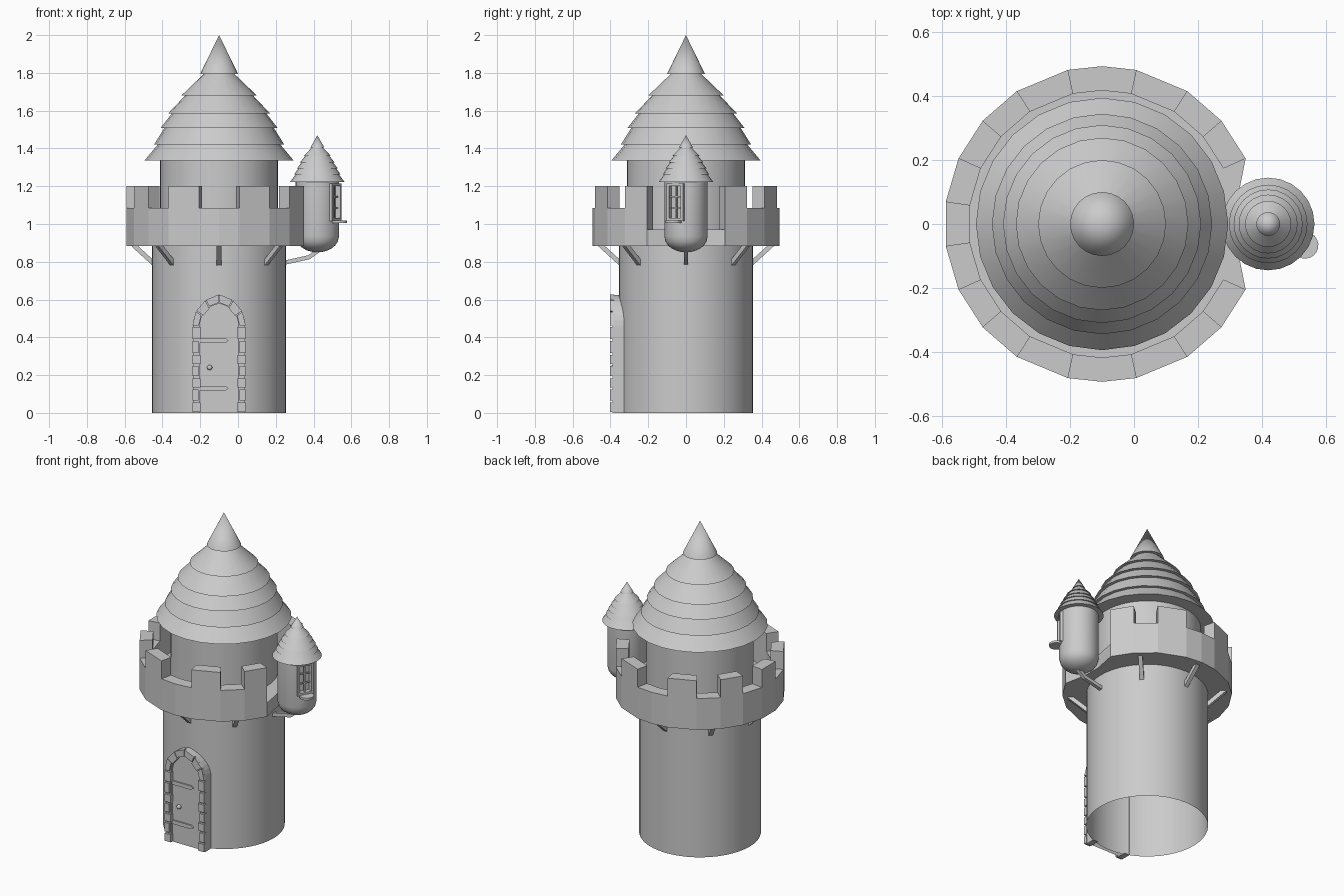
import bpy, bmesh
from math import sin, cos, pi, radians, sqrt, atan2
from mathutils import Vector, Matrix

if "Cube" in bpy.data.objects:
    bpy.data.objects.remove(bpy.data.objects["Cube"])

TX = -0.1                 # main tower axis
UX = 0.42                 # side turret axis
WIN = radians(-30)        # direction the turret window faces


def finish(name, bm, smooth=False):
    bmesh.ops.remove_doubles(bm, verts=bm.verts, dist=1e-5)
    bmesh.ops.recalc_face_normals(bm, faces=bm.faces)
    me = bpy.data.meshes.new(name)
    bm.to_mesh(me)
    bm.free()
    if smooth:
        me.shade_smooth()
        me.set_sharp_from_angle(angle=radians(35))
    ob = bpy.data.objects.new(name, me)
    bpy.context.collection.objects.link(ob)
    return ob


def face(bm, *pts):
    return bm.faces.new([bm.verts.new(p) for p in pts])


def lathe(name, profile, cx, segs):
    """Revolve (radius, z) points about a vertical axis."""
    bm = bmesh.new()
    ang = [pi / 2 + 2 * pi * i / segs for i in range(segs + 1)]
    for (r0, z0), (r1, z1) in zip(profile, profile[1:]):
        for a, b in zip(ang, ang[1:]):
            p = [(cx + r0 * cos(a), r0 * sin(a), z0)]
            if r0 > 0:
                p.append((cx + r0 * cos(b), r0 * sin(b), z0))
            if r1 > 0:
                p.append((cx + r1 * cos(b), r1 * sin(b), z1))
            if r0 == 0 or r1 > 0:
                p.append((cx + r1 * cos(a), r1 * sin(a), z1))
            else:
                p.append((cx, 0, z1))
            face(bm, *p)
    return finish(name, bm, True)


def box(name, size, matrix):
    bm = bmesh.new()
    bmesh.ops.create_cube(bm, size=1, matrix=matrix @ Matrix.Diagonal((*size, 1)))
    return finish(name, bm)


def beam(name, p0, p1, w):
    p0, p1 = Vector(p0), Vector(p1)
    d = p1 - p0
    rot = d.to_track_quat('Z', 'Y').to_matrix().to_4x4()
    return box(name, (w, w, d.length), Matrix.Translation((p0 + p1) / 2) @ rot)


def shingled(rows, tip, wall, lip):
    """Stepped roof profile: each row tucks under the next one."""
    prof = [(wall, rows[0][1])]
    for (r, z), nxt in zip(rows, rows[1:]):
        prof += [(r, z), (nxt[0] - lip, nxt[1])]
    return prof + [rows[-1], (0, tip)]


# Main tower, upper drum and stepped roof
lathe("tower_wall", [(.355, 0), (.355, .884)], TX, 48)
lathe("upper_drum", [(.312, .95), (.312, 1.34)], TX, 48)
lathe("main_roof", shingled([(.395, 1.336), (.345, 1.42), (.31, 1.508), (.27, 1.585),
                             (.2, 1.68), (.1, 1.795)], 2.0, .31, .02), TX, 24)

# Parapet ring with merlons, opened beside the turret
half = [8.18, 24.54, 40.91, 57.27, 77.5, 90, 102.5, 122.73, 139.09, 155.46, 171.82]
angs = [radians(a) for a in half] + [radians(360 - a) for a in reversed(half)]
F, G, M = .97, 1.085, 1.2
hs = [F, M, G, M, G, G, M, G, M, G]
hs = hs + [M] + hs[::-1] + [F]
ro = [.425 if i in (0, 21) else .494 for i in range(22)]
bm = bmesh.new()


def P(r, i, z):
    return (TX + r * cos(angs[i]), r * sin(angs[i]), z)


for i in range(22):
    j, h, ri = (i + 1) % 22, hs[i], .418
    face(bm, P(ro[i], i, .884), P(ro[j], j, .884), P(ro[j], j, h), P(ro[i], i, h))
    face(bm, P(ro[i], i, h), P(ro[j], j, h), P(ri, j, h), P(ri, i, h))
    face(bm, P(ri, i, F), P(ri, j, F), P(.305, j, F), P(.305, i, F))
    face(bm, P(.35, i, .884), P(.35, j, .884), P(ro[j], j, .884), P(ro[i], i, .884))
    if h > F:
        face(bm, P(ri, i, F), P(ri, j, F), P(ri, j, h), P(ri, i, h))
    if hs[j] != h:
        face(bm, P(ro[j], j, h), P(ri, j, h), P(ri, j, hs[j]), P(ro[j], j, hs[j]))
finish("parapet", bm)

# Support struts
for k in range(1, 8):
    c, s = cos(k * pi / 4), sin(k * pi / 4)
    beam("parapet_strut", (TX + .345 * c, .345 * s, .79), (TX + .455 * c, .455 * s, .89), .025)
beam("turret_strut", (.245, 0, .795), (.38, 0, .825), .022)
beam("turret_strut_end", (.375, 0, .823), (.425, 0, .86), .022)

# Side turret with rounded base
base = [(.115 * sqrt(max(0, 1 - (1 - t) ** 2)) if t < 1 else .115, .85 + .085 * t)
        for t in (0, .04, .12, .25, .42, .65, 1)]
turret = lathe("turret_body", base + [(.115, 1.23), (0, 1.23)], UX, 32)
lathe("turret_roof", shingled([(.145, 1.222), (.123, 1.262), (.108, 1.295), (.092, 1.325),
                               (.072, 1.36), (.037, 1.405)], 1.47, .11, .008), UX, 24)

# Turret window: recess, frame, bars and round sill
loc = Matrix.Translation((UX, 0, 0)) @ Matrix.Rotation(WIN, 4, 'Z')


def win(name, size, pos):
    return box(name, size, loc @ Matrix.Translation(pos))


cut = win("window_cutter", (.06, .085, .185), (.115, 0, 1.115))
cut.hide_render = True
cut.hide_viewport = True
mod = turret.modifiers.new("recess", 'BOOLEAN')
mod.operation, mod.object, mod.solver = 'DIFFERENCE', cut, 'EXACT'
for s in (-1, 1):
    win("window_jamb", (.03, .014, .2), (.105, s * .043, 1.115))
win("window_head", (.03, .1, .014), (.105, 0, 1.208))
win("window_foot", (.03, .1, .014), (.105, 0, 1.025))
win("window_mullion", (.01, .008, .18), (.1, 0, 1.115))
for z in (1.085, 1.145):
    win("window_bar", (.01, .08, .007), (.1, 0, z))
bm = bmesh.new()
bmesh.ops.create_cone(bm, cap_ends=True, segments=20, radius1=.042, radius2=.042, depth=.014,
                      matrix=loc @ Matrix.Translation((.133, 0, 1.012)))
finish("window_sill", bm, True)


# Pointed door arch: s 0-1 runs up the leg, 1-2 around to the point
def arch(s, hw, h, side, y, spring=.46):
    if s <= 1:
        return (TX + side * hw, y, s * spring)
    c = (hw * hw - h * h) / (2 * hw)
    a = (s - 1) * atan2(h, -c)
    return (TX + side * (c + (hw - c) * cos(a)), y, spring + (hw - c) * sin(a))


OUT, INN = (.138, .163), (.102, .118)
steps = [0, 1] + [1 + k / 8 for k in range(1, 9)]
bm = bmesh.new()
for sd in (-1, 1):
    for a, b in zip(steps, steps[1:]):
        def q(w, s, y):
            return arch(s, *w, sd, y)
        face(bm, q(OUT, a, -.39), q(OUT, b, -.39), q(INN, b, -.39), q(INN, a, -.39))
        face(bm, q(OUT, a, -.39), q(OUT, b, -.39), q(OUT, b, -.325), q(OUT, a, -.325))
        face(bm, q(INN, a, -.39), q(INN, b, -.39), q(INN, b, -.375), q(INN, a, -.375))
    face(bm, q(OUT, 0, -.39), q(INN, 0, -.39), q(INN, 0, -.325), q(OUT, 0, -.325))
finish("door_frame", bm)

# Door leaf
bm = bmesh.new()
face(bm, *[arch(s, *INN, 1, -.376) for s in steps],
     *[arch(s, *INN, -1, -.376) for s in steps[-2::-1]])
finish("door_leaf", bm)

# Frame stones, alternating in width
cuts = [0, .13, .28, .41, .55, .68, .84, 1, 1.34, 1.67, 2]
bm = bmesh.new()
for sd in (-1, 1):
    for k, (a, b) in enumerate(zip(cuts, cuts[1:])):
        a, b = a + .012, b - .012
        ins = .006 if k % 2 else -.004
        wi, wo = (INN[0] + ins, INN[1] + ins), (.141, .167)
        f = [arch(a, *wo, sd, -.403), arch(b, *wo, sd, -.403),
             arch(b, *wi, sd, -.403), arch(a, *wi, sd, -.403)]
        g = [(x, -.38, z) for x, y, z in f]
        face(bm, *f)
        for m in range(4):
            n = (m + 1) % 4
            face(bm, f[m], f[n], g[n], g[m])
        face(bm, *g)
finish("door_stones", bm)

# Hinge straps with pointed ends, and the knob
for z in (.13, .383):
    bm = bmesh.new()
    strap = face(bm, *[(x, -.373, z + dz) for x, dz in
                       ((-.2, -.012), (-.065, -.012), (-.05, 0), (-.065, .012), (-.2, .012))])
    ext = bmesh.ops.extrude_face_region(bm, geom=[strap])
    bmesh.ops.translate(bm, vec=(0, -.012, 0),
                        verts=[v for v in ext["geom"] if isinstance(v, bmesh.types.BMVert)])
    finish("door_hinge", bm)
bm = bmesh.new()
bmesh.ops.create_uvsphere(bm, u_segments=12, v_segments=8, radius=.014,
                          matrix=Matrix.Translation((-.15, -.386, .24)))
finish("door_knob", bm, True)
